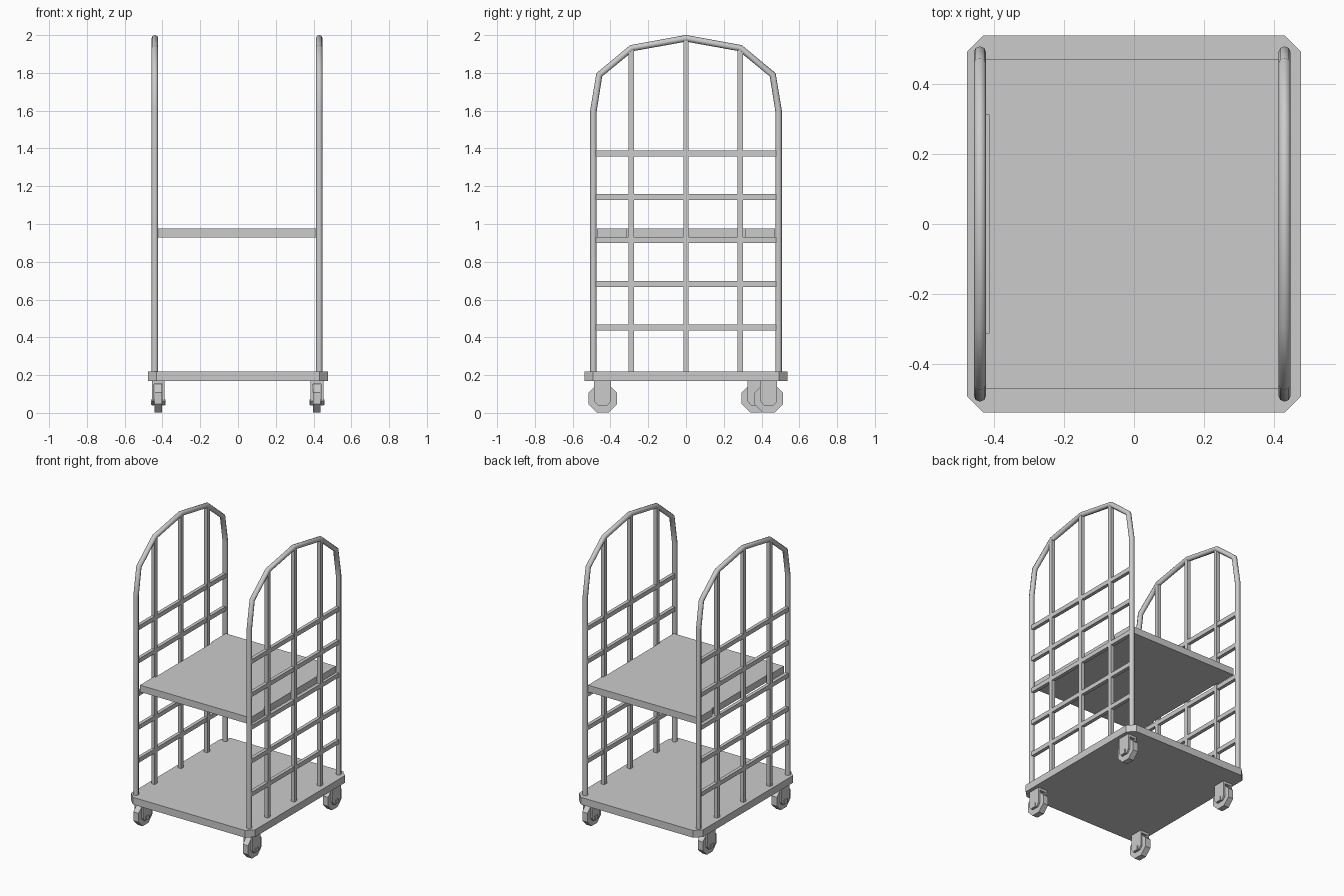
import bpy, bmesh, math

if "Cube" in bpy.data.objects:
    bpy.data.objects.remove(bpy.data.objects["Cube"])


def mesh_object(name, bm):
    bmesh.ops.recalc_face_normals(bm, faces=bm.faces)
    me = bpy.data.meshes.new(name)
    bm.to_mesh(me)
    bm.free()
    ob = bpy.data.objects.new(name, me)
    bpy.context.collection.objects.link(ob)
    return ob


def prism(bm, pts, vec):
    """Extrude a closed outline of 3D points along vec."""
    f = bm.faces.new([bm.verts.new(p) for p in pts])
    r = bmesh.ops.extrude_face_region(bm, geom=[f])
    bmesh.ops.translate(bm, vec=vec, verts=[v for v in r["geom"] if isinstance(v, bmesh.types.BMVert)])


def box(bm, x0, x1, y0, y1, z0, z1):
    prism(bm, [(x0, y0, z0), (x1, y0, z0), (x1, y1, z0), (x0, y1, z0)], (0, 0, z1 - z0))


# base deck with cut corners
bm = bmesh.new()
X, Y, C = 0.477, 0.538, 0.046
prism(bm, [(X, -Y + C, .17), (X, Y - C, .17), (X - C, Y, .17), (-X + C, Y, .17),
           (-X, Y - C, .17), (-X, -Y + C, .17), (-X + C, -Y, .17), (X - C, -Y, .17)], (0, 0, .05))
mesh_object("base_deck", bm)

# middle shelf, its sides slightly recessed between the outer bars
bm = bmesh.new()
half = [(.424, -.47), (.424, -.313), (.414, -.313), (.414, .313), (.424, .313), (.424, .47)]
outline = half + [(-x, -y) for x, y in half]
prism(bm, [(x, y, .928) for x, y in outline], (0, 0, .047))
mesh_object("middle_shelf", bm)

# side gates: bent tube hoop with a grid of bars
arc = [(-.49, .2), (-.49, 1.6), (-.459, 1.79), (-.288, 1.931), (0, 1.983)]
path = arc + [(-y, z) for y, z in reversed(arc[:-1])]
for side, gx in (("left", -.44), ("right", .43)):
    cu = bpy.data.curves.new(side + "_hoop", "CURVE")
    cu.dimensions = "3D"
    cu.bevel_depth = 0.0175
    cu.bevel_resolution = 2
    cu.use_fill_caps = True
    sp = cu.splines.new("POLY")
    sp.points.add(len(path) - 1)
    for p, (y, z) in zip(sp.points, path):
        p.co = (gx, y, z, 1)
    ob = bpy.data.objects.new(side + "_hoop", cu)
    bpy.context.collection.objects.link(ob)
    bpy.ops.object.select_all(action="DESELECT")
    ob.select_set(True)
    bpy.context.view_layer.objects.active = ob
    bpy.ops.object.convert(target="MESH")
    bpy.ops.object.shade_smooth_by_angle(angle=math.radians(50))

    bm = bmesh.new()
    for y, top in ((-.29, 1.93), (0, 1.98), (.287, 1.93)):
        box(bm, gx - .013, gx + .013, y - .014, y + .014, .21, top)
    for z in (.452, .682, .915, 1.143, 1.373):
        box(bm, gx - .012, gx + .012, -.485, .485, z - .015, z + .015)
    mesh_object(side + "_gate_bars", bm)


# casters: octagonal wheel between two fork plates
def caster(name, cx, cy):
    R = .075 / math.cos(math.pi / 8)
    bm = bmesh.new()
    ring = [(cx - .02, cy + R * math.cos(a), .077 + R * math.sin(a))
            for a in (math.pi / 8 + i * math.pi / 4 for i in range(8))]
    prism(bm, ring, (.04, 0, 0))
    mesh_object(name + "_wheel", bm)
    bm = bmesh.new()
    for s in (-1, 1):
        plate = [(-.045, .172), (-.045, .062), (-.025, .04), (.025, .04), (.045, .062), (.045, .172)]
        prism(bm, [(cx + s * .022, cy + y, z) for y, z in plate], (s * .012, 0, 0))
    box(bm, cx - .034, cx + .034, cy - .045, cy + .045, .154, .172)
    box(bm, cx - .039, cx + .039, cy - .016, cy + .016, .042, .07)
    mesh_object(name + "_fork", bm)


caster("front_left_caster", -.422, -.441)
caster("front_right_caster", .418, -.441)
caster("back_left_caster", -.422, .37)
caster("back_right_caster", .418, .438)
